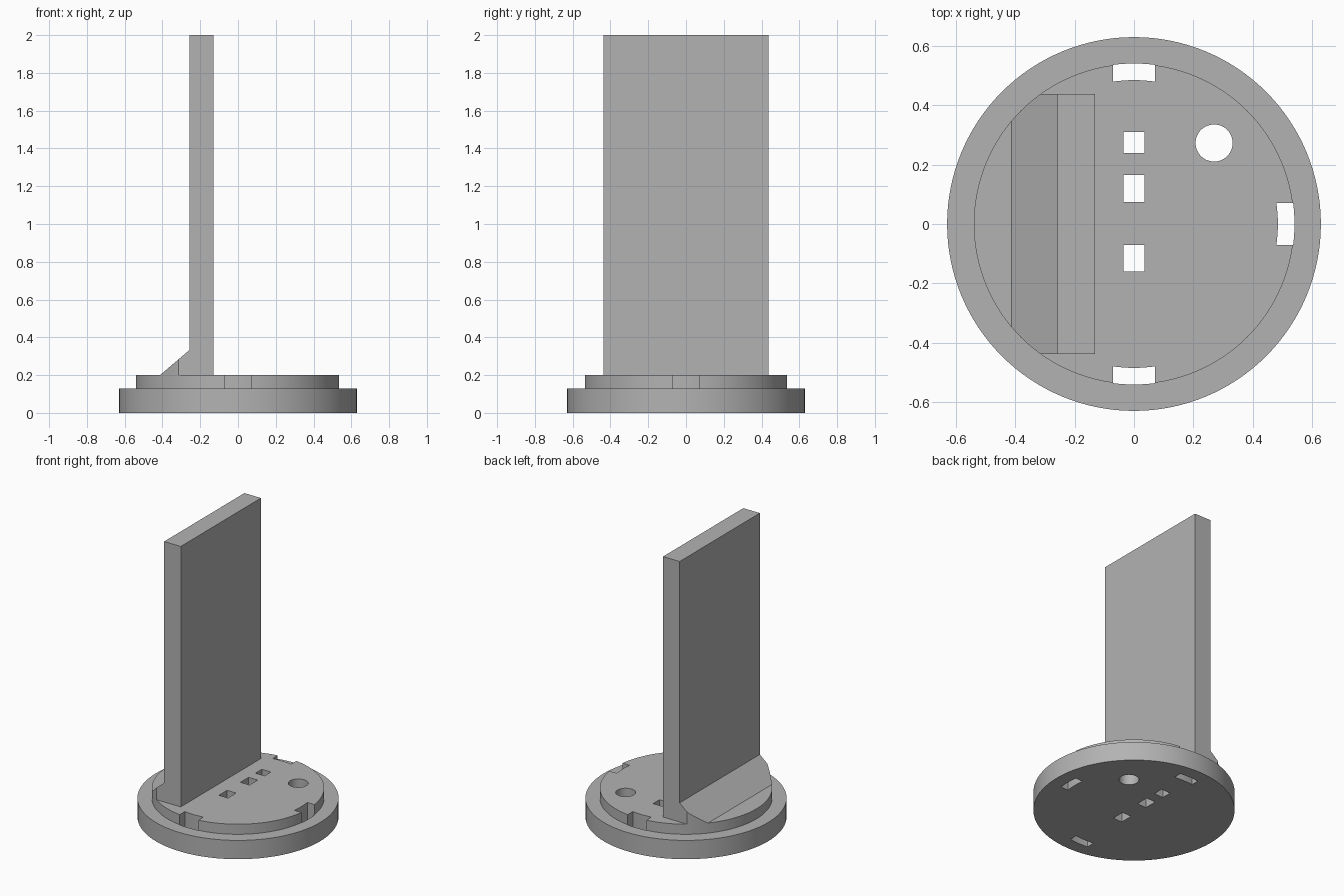
import bpy, bmesh, math
from mathutils import Matrix

cube = bpy.data.objects.get("Cube")
if cube:
    bpy.data.objects.remove(cube, do_unlink=True)

grey = bpy.data.materials.new("plain grey")
grey.use_nodes = True
colour = (0.45, 0.45, 0.45, 1)
grey.diffuse_color = colour
grey.node_tree.nodes["Principled BSDF"].inputs["Base Color"].default_value = colour

SEGMENTS = 128
BASE_R, STEP_R = 0.63, 0.54
BASE_TOP, STEP_TOP = 0.13, 0.2


def prism(name, outline, depth, matrix=Matrix()):
    """Extrude a flat outline along its local z, then place it."""
    bm = bmesh.new()
    face = bm.faces.new([bm.verts.new((x, y, 0)) for x, y in outline])
    new = bmesh.ops.extrude_face_region(bm, geom=[face])["geom"]
    bmesh.ops.translate(bm, vec=(0, 0, depth),
                        verts=[g for g in new if isinstance(g, bmesh.types.BMVert)])
    bm.transform(matrix)
    return finish(name, bm)


def finish(name, bm):
    bmesh.ops.recalc_face_normals(bm, faces=bm.faces)
    mesh = bpy.data.meshes.new(name)
    bm.to_mesh(mesh)
    bm.free()
    mesh.materials.append(grey)
    obj = bpy.data.objects.new(name, mesh)
    bpy.context.collection.objects.link(obj)
    return obj


def arc(r, start, end, n):
    return [(r * math.cos(start + (end - start) * i / n),
             r * math.sin(start + (end - start) * i / n)) for i in range(n + 1)]


def circle(r, x=0, y=0, n=SEGMENTS):
    return [(px + x, py + y) for px, py in arc(r, 0, math.tau, n)[:-1]]


def box(x0, x1, y0, y1):
    return [(x0, y0), (x1, y0), (x1, y1), (x0, y1)]


def combine(obj, cutter, operation):
    """Apply a boolean and discard the helper."""
    cutter.hide_render = True
    mod = obj.modifiers.new("cut", 'BOOLEAN')
    mod.operation, mod.solver, mod.object = operation, 'EXACT', cutter
    bpy.context.view_layer.objects.active = obj
    bpy.ops.object.modifier_apply(modifier=mod.name)
    bpy.data.objects.remove(cutter, do_unlink=True)


# Round base with a raised step, spun from a half profile
bm = bmesh.new()
profile = [(0, 0), (BASE_R, 0), (BASE_R, BASE_TOP), (STEP_R, BASE_TOP),
           (STEP_R, STEP_TOP), (0, STEP_TOP)]
verts = [bm.verts.new((r, 0, z)) for r, z in profile]
edges = [bm.edges.new(pair) for pair in zip(verts, verts[1:])]
bmesh.ops.spin(bm, geom=verts + edges, cent=(0, 0, 0), axis=(0, 0, 1),
               angle=math.tau, steps=SEGMENTS)
bmesh.ops.remove_doubles(bm, verts=bm.verts, dist=1e-5)
bmesh.ops.dissolve_limit(bm, angle_limit=0.001, verts=bm.verts, edges=bm.edges)
base = finish("round_base", bm)

# Four curved rim slots, parallel sided
IN_R, OUT_R, HALF = 0.485, 0.541, 0.071
a_in, a_out = math.asin(HALF / IN_R), math.asin(HALF / OUT_R)
slot = arc(OUT_R, -a_out, a_out, 8) + arc(IN_R, a_in, -a_in, 8)
cutters = [prism("slot_cutter", slot, 0.5,
                 Matrix.Rotation(k * math.pi / 2, 4, 'Z') @ Matrix.Translation((0, 0, -0.1)))
           for k in range(4)]

# Three square holes in a row and one round hole
holes = [box(-0.035, 0.035, y0, y1)
         for y0, y1 in ((0.24, 0.31), (0.075, 0.165), (-0.16, -0.07))]
holes.append(circle(0.0625, 0.27, 0.273, 48))
cutters += [prism("hole_cutter", h, 0.5, Matrix.Translation((0, 0, -0.1))) for h in holes]
for c in cutters:
    combine(base, c, 'DIFFERENCE')

# Upright panel
WIDTH = 0.876
panel = prism("upright_panel", box(-0.258, -0.131, -WIDTH / 2, WIDTH / 2), 2 - STEP_TOP,
              Matrix.Translation((0, 0, STEP_TOP)))

# Sloped brace behind the panel, trimmed to the round step
brace = prism("sloped_brace", [(-0.413, STEP_TOP), (-0.258, STEP_TOP), (-0.258, 0.332)], WIDTH,
              Matrix.Translation((0, WIDTH / 2, 0)) @ Matrix.Rotation(math.pi / 2, 4, 'X'))
combine(brace, prism("trim_cutter", circle(STEP_R), 1), 'INTERSECT')

# Smooth curved walls, keep hard edges
bpy.ops.object.select_all(action='DESELECT')
for obj in (base, brace):
    obj.select_set(True)
bpy.context.view_layer.objects.active = base
bpy.ops.object.shade_smooth_by_angle(angle=math.radians(30))
